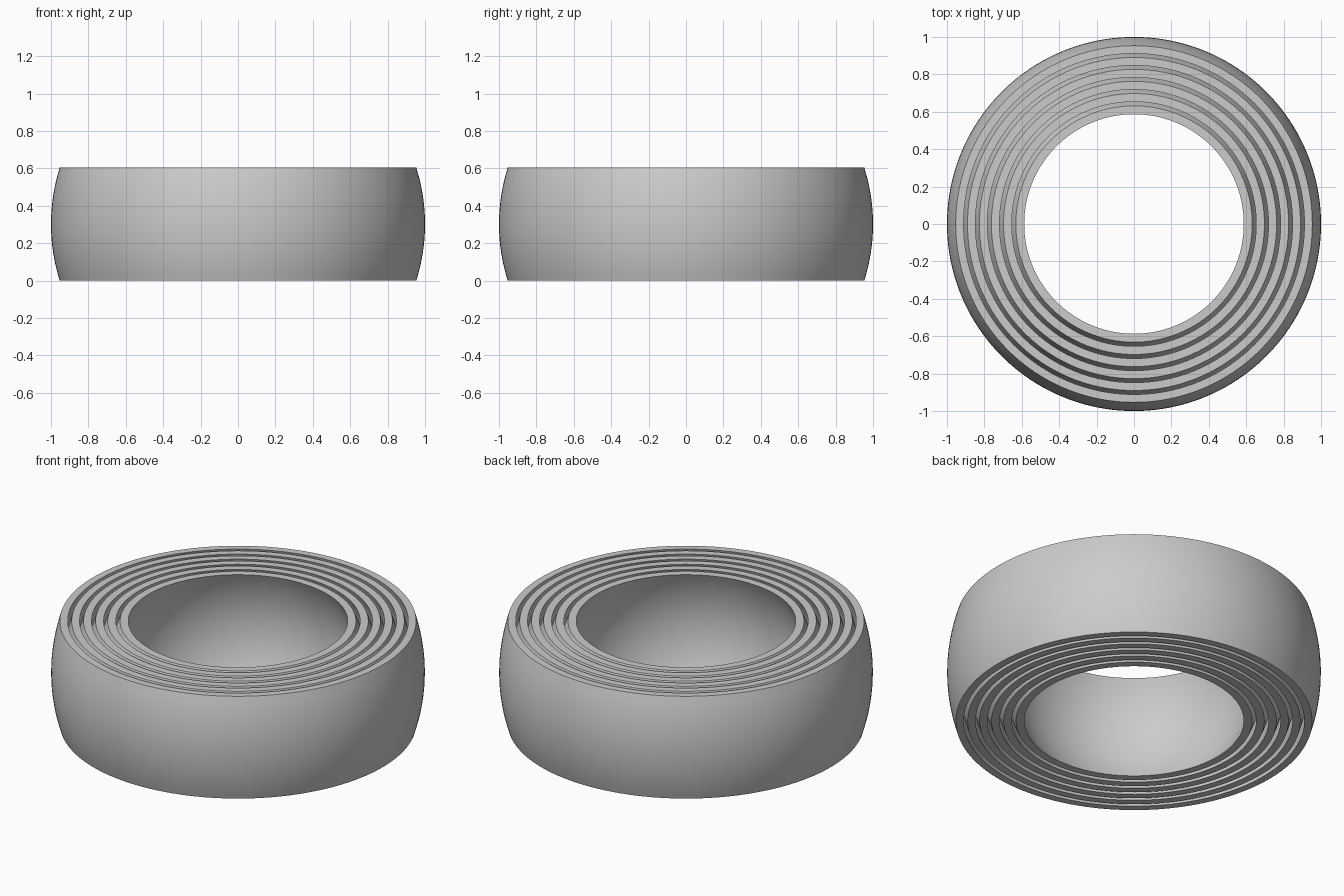
import bpy, bmesh, math

cube = bpy.data.objects.get("Cube")
if cube:
    bpy.data.objects.remove(cube, do_unlink=True)

HEIGHT = 0.604
HALF = HEIGHT / 2
SEGMENTS = 160
BANDS = 16
THICKNESS = 0.04
STEP = 0.06

grey = bpy.data.materials.new("plain grey")
grey.use_nodes = True
colour = (0.6, 0.6, 0.6, 1)
grey.diffuse_color = colour
grey.node_tree.nodes["Principled BSDF"].inputs["Base Color"].default_value = colour


def sphere_arc(radius):
    """Profile of a sphere cut flat at the top and bottom, listed upward."""
    limit = math.asin(HALF / radius)
    angles = [limit * (2 * i / BANDS - 1) for i in range(BANDS + 1)]
    return [(radius * math.cos(a), HALF + radius * math.sin(a)) for a in angles]


def make_ring(name, outer, inner):
    """Lathe a closed profile: outer wall up, inner wall back down."""
    profile = sphere_arc(outer) + sphere_arc(inner)[::-1]
    bm = bmesh.new()
    loops = []
    for s in range(SEGMENTS):
        t = math.tau * s / SEGMENTS
        loops.append([bm.verts.new((r * math.cos(t), r * math.sin(t), z))
                      for r, z in profile])
    count = len(profile)
    for s in range(SEGMENTS):
        a, b = loops[s], loops[(s + 1) % SEGMENTS]
        for i in range(count):
            j = (i + 1) % count
            bm.faces.new((a[i], b[i], b[j], a[j]))
    bmesh.ops.recalc_face_normals(bm, faces=bm.faces)
    mesh = bpy.data.meshes.new(name)
    bm.to_mesh(mesh)
    bm.free()
    mesh.materials.append(grey)
    ring = bpy.data.objects.new(name, mesh)
    bpy.context.collection.objects.link(ring)
    # Smooth walls with crisp rims
    bpy.ops.object.select_all(action="DESELECT")
    ring.select_set(True)
    bpy.context.view_layer.objects.active = ring
    bpy.ops.object.shade_smooth_by_angle(angle=math.radians(30))


# Nested spherical rings, outermost first
names = ["outer_ring", "second_ring", "third_ring",
         "fourth_ring", "fifth_ring", "inner_ring"]
for n, name in enumerate(names):
    radius = 1 - n * STEP
    make_ring(name, radius, radius - THICKNESS)
